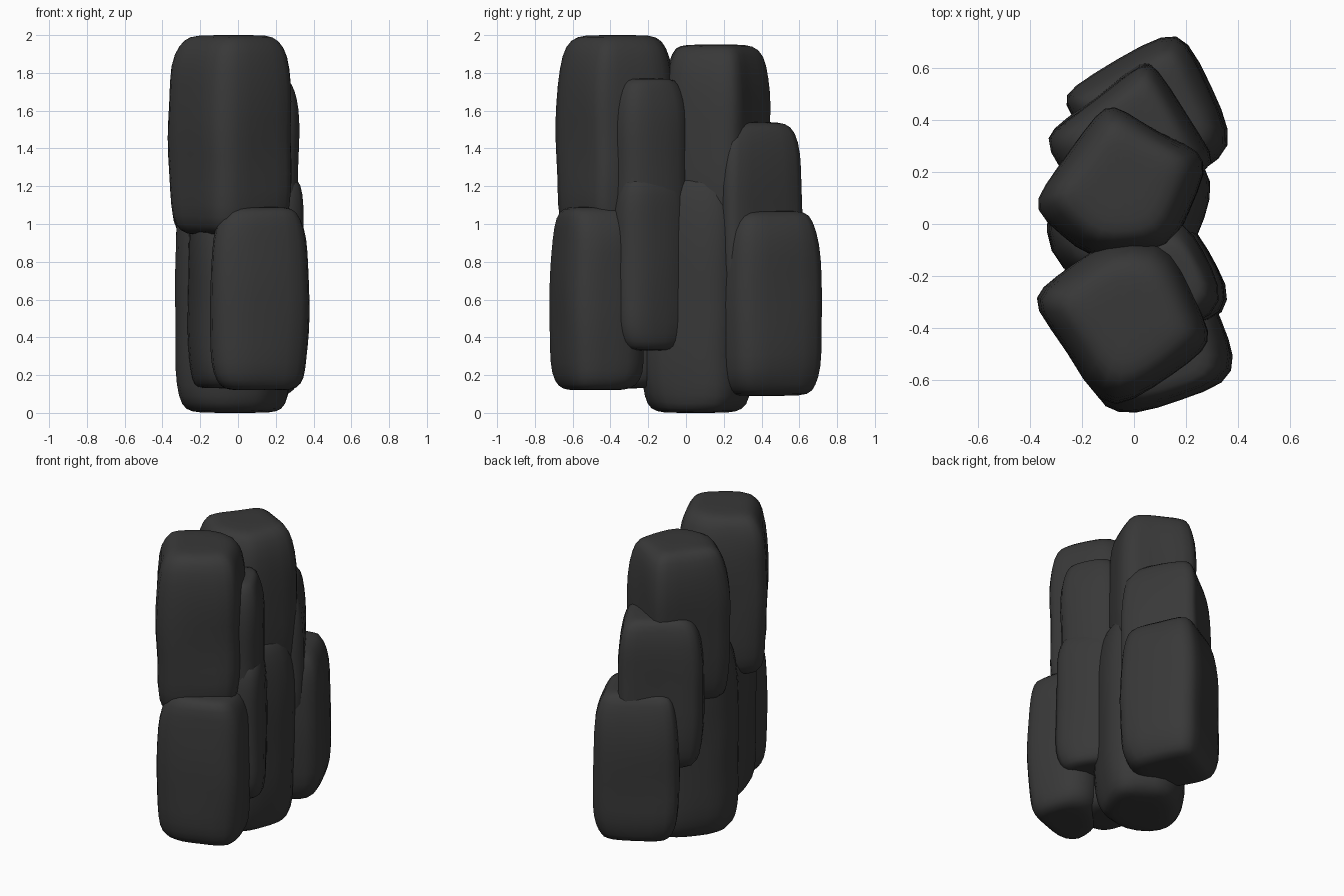
import bpy, bmesh, random
from mathutils import Vector

if "Cube" in bpy.data.objects:
    bpy.data.objects.remove(bpy.data.objects["Cube"])

random.seed(4)
mat = bpy.data.materials.new("dark_rock")
mat.diffuse_color = (0.04, 0.04, 0.04, 1)
mat.use_nodes = True
mat.node_tree.nodes["Principled BSDF"].inputs["Base Color"].default_value = mat.diffuse_color


def densify(outline, step=0.17):
    """Split long plan edges so that the faces can be roughened."""
    pts = []
    for i, p in enumerate(outline):
        a, b = Vector(p), Vector(outline[(i + 1) % len(outline)])
        n = max(1, round((b - a).length / step))
        pts += [a.lerp(b, k / n) for k in range(n)]
    return pts


def column(name, outline, z0, z1, rough=0.011):
    """Weathered rock column: stacked plan outlines with rounded ends."""
    pts = densify(outline)
    c = sum(pts, Vector((0, 0))) / len(pts)
    n = max(2, round((z1 - z0 - 0.28) / 0.18))
    levels = [(z0, 0.45), (z0 + 0.004, 0.75), (z0 + 0.045, 0.91), (z0 + 0.14, 1.0)]
    levels += [(z0 + 0.14 + (z1 - z0 - 0.3) * k / n, 1.02) for k in range(1, n)]
    levels += [(z1 - 0.16, 0.98), (z1 - 0.05, 0.87), (z1 - 0.004, 0.7), (z1, 0.4)]
    bm = bmesh.new()
    rings = []
    for z, s in levels:
        end = s < 0.8
        shift = Vector((random.uniform(-1, 1), random.uniform(-1, 1))) * rough * 0.4
        ring = []
        for p in pts:
            q = c + (p - c) * s + shift
            q += (p - c).normalized() * random.uniform(-rough, rough)
            dz = 0 if end else random.uniform(-rough, rough) * 2
            ring.append(bm.verts.new((q.x, q.y, z + dz)))
        rings.append(ring)
    m = len(pts)
    for a, b in zip(rings, rings[1:]):
        for i in range(m):
            j = (i + 1) % m
            bm.faces.new((a[i], a[j], b[j], b[i]))
    bm.faces.new(rings[0])
    bm.faces.new(rings[-1])
    bmesh.ops.recalc_face_normals(bm, faces=bm.faces)
    for f in bm.faces:
        f.smooth = True
    mesh = bpy.data.meshes.new(name)
    bm.to_mesh(mesh)
    bm.free()
    mesh.materials.append(mat)
    ob = bpy.data.objects.new(name, mesh)
    bpy.context.collection.objects.link(ob)
    sub = ob.modifiers.new("soften", 'SUBSURF')
    sub.levels = sub.render_levels = 1


# Tall upper columns
column("front_tall_column", [(-.38, -.32), (-.35, -.25), (-.11, -.07), (.1, -.06),
       (.18, -.18), (.29, -.42), (.27, -.48), (.0, -.67), (-.13, -.7), (-.24, -.48)], 0.94, 2.0)
column("middle_tall_column", [(-.38, .06), (-.34, .14), (-.14, .42), (-.08, .46),
       (.14, .32), (.25, .28), (.27, .2), (.14, -.1), (-.17, -.13)], 0.93, 1.95)

# Rear steps
column("rear_upper_step", [(-.34, .3), (-.31, .36), (.03, .62), (.08, .61),
       (.3, .26), (.29, .21), (.1, .11), (-.2, .1)], 0.55, 1.54)
column("rear_lower_step", [(-.27, .47), (-.24, .52), (.12, .73), (.2, .71),
       (.37, .35), (.34, .26), (.15, .15), (-.1, .21)], 0.09, 1.07)

# Right side slabs
column("right_upper_slab", [(.19, .02), (.33, -.24), (.32, -.35), (.1, -.44),
       (-.05, -.2), (.05, .02)], 0.85, 1.77)
column("right_lower_slab", [(.21, .02), (.36, -.23), (.35, -.35), (.1, -.42),
       (-.05, -.2), (.05, .04)], 0.33, 1.26)
column("right_sliver", [(.2, -.3), (.29, -.4), (.27, -.49), (.1, -.45),
       (.05, -.3)], 1.0, 1.7, 0.006)

# Base columns
column("front_base_column", [(-.15, -.62), (-.12, -.7), (.0, -.73), (.35, -.61),
       (.38, -.51), (.28, -.24), (.1, -.2), (-.13, -.42)], 0.12, 1.09)
column("left_base_column", [(-.27, -.17), (-.24, -.36), (-.17, -.54), (.1, -.5),
       (.15, -.2), (-.1, -.05), (-.25, -.1)], 0.13, 1.15)
column("centre_base_column", [(-.34, -.02), (-.31, .1), (-.14, .32), (.05, .36),
       (.27, .22), (.29, .1), (.17, -.2), (-.1, -.25), (-.29, -.18)], 0.0, 1.27)
